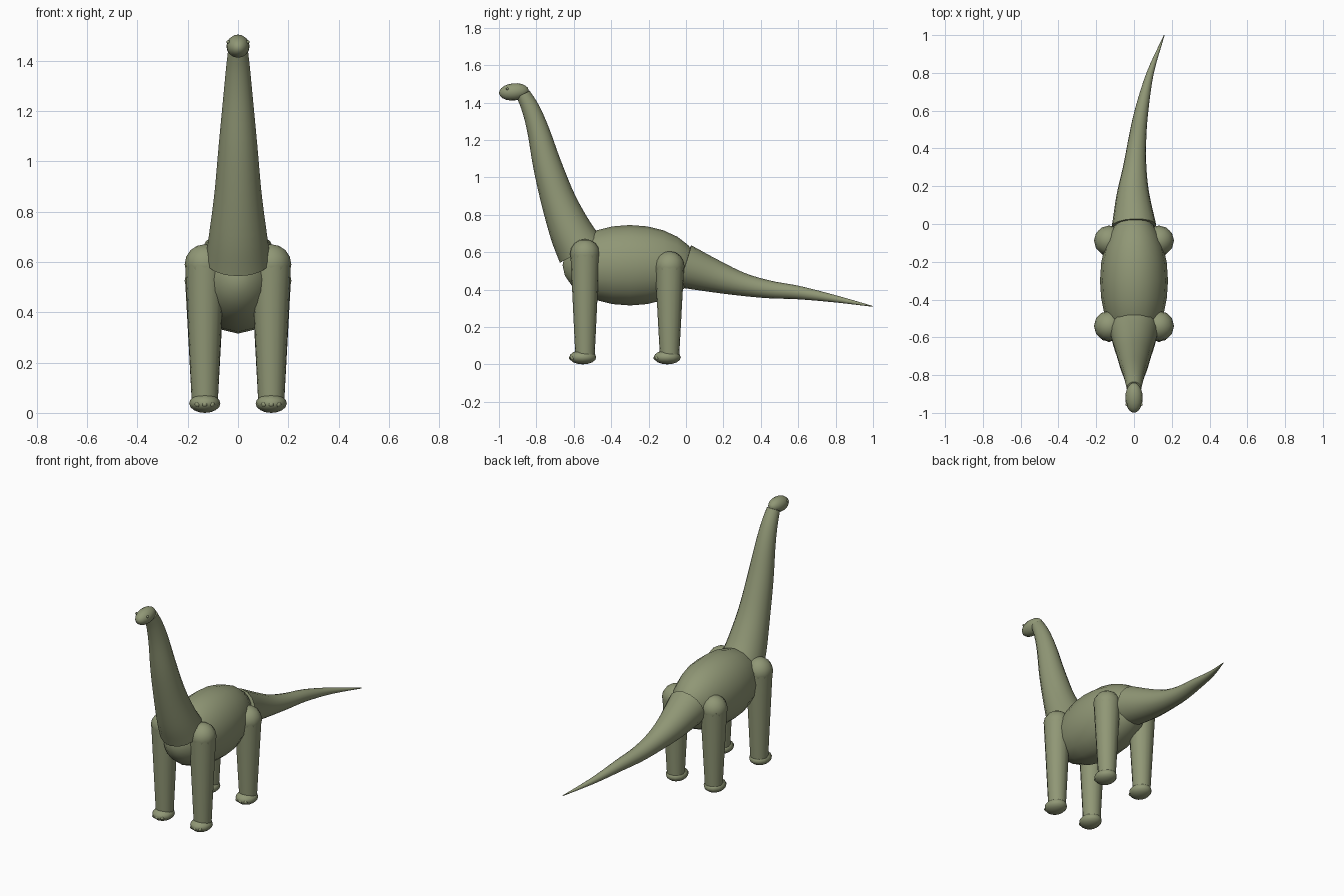
import bpy, bmesh, math
from mathutils import Vector, Matrix

if "Cube" in bpy.data.objects:
    bpy.data.objects.remove(bpy.data.objects["Cube"], do_unlink=True)

skin = bpy.data.materials.new("olive_green_skin")
skin.use_nodes = True
skin.diffuse_color = (0.28, 0.31, 0.18, 1)
skin.node_tree.nodes["Principled BSDF"].inputs["Base Color"].default_value = skin.diffuse_color


def finish(name, bm):
    bmesh.ops.recalc_face_normals(bm, faces=bm.faces)
    for f in bm.faces:
        f.smooth = len(f.verts) <= 4
    mesh = bpy.data.meshes.new(name)
    bm.to_mesh(mesh)
    bm.free()
    mesh.materials.append(skin)
    obj = bpy.data.objects.new(name, mesh)
    bpy.context.collection.objects.link(obj)
    return obj


def ellipsoid(name, centre, radii, segments=16, rings=10, tilt=0, along_y=False):
    bm = bmesh.new()
    pole = Matrix.Rotation(math.pi / 2, 4, 'X') if along_y else Matrix()
    matrix = (Matrix.Translation(centre) @ Matrix.Rotation(tilt, 4, 'X')
              @ Matrix.Diagonal((*radii, 1)) @ pole)
    bmesh.ops.create_uvsphere(bm, u_segments=segments, v_segments=rings, radius=1, matrix=matrix)
    return finish(name, bm)


def spline(points, steps=4):
    """Smooth curve through points made of x, y, z and radius."""
    p = [Vector(q) for q in points]
    p = [2 * p[0] - p[1]] + p + [2 * p[-1] - p[-2]]
    out = []
    for a, b, c, d in zip(p, p[1:], p[2:], p[3:]):
        for i in range(steps):
            t = i / steps
            out.append(0.5 * (2 * b + (c - a) * t + (2 * a - 5 * b + 4 * c - d) * t ** 2
                              + (3 * b - a - 3 * c + d) * t ** 3))
    return out + [p[-2]]


def tube(name, points, sides=16):
    bm = bmesh.new()
    path = spline(points)
    rings = []
    for i, q in enumerate(path):
        ahead, behind = path[min(i + 1, len(path) - 1)], path[max(i - 1, 0)]
        t = (ahead - behind).to_3d().normalized()
        u = Vector((1, 0, 0))
        u = (u - t * u.dot(t)).normalized()
        v = t.cross(u)
        angles = [math.tau * k / sides for k in range(sides)]
        rings.append([bm.verts.new(q.to_3d() + q.w * (u * math.cos(a) + v * math.sin(a)))
                      for a in angles])
    for r, s in zip(rings, rings[1:]):
        for k in range(sides):
            n = (k + 1) % sides
            bm.faces.new((r[k], r[n], s[n], s[k]))
    bm.faces.new(rings[0])
    bm.faces.new(rings[-1])
    return finish(name, bm)


# Torso, neck and tail
ellipsoid("body", (0, -0.3, 0.53), (0.18, 0.36, 0.215), 16, 12, along_y=True)
tube("neck", [(0, -0.56, 0.605, 0.13), (0, -0.615, 0.71, 0.115), (0, -0.68, 0.87, 0.094),
              (0, -0.74, 1.06, 0.077), (0, -0.79, 1.25, 0.059), (0, -0.83, 1.365, 0.048),
              (0, -0.87, 1.445, 0.039)])
tube("tail", [(0, -0.01, 0.525, 0.118), (-0.005, 0.15, 0.472, 0.088), (0.004, 0.3, 0.428, 0.062),
              (0.018, 0.45, 0.4, 0.047), (0.04, 0.6, 0.384, 0.036), (0.086, 0.8, 0.35, 0.019),
              (0.16, 1, 0.31, 0.002)])

# Head and eyes
ellipsoid("head", (0, -0.92, 1.457), (0.046, 0.08, 0.046), 16, 10, math.radians(6), True)
for side, x in (("left", 1), ("right", -1)):
    ellipsoid(side + "_eye", (x * 0.039, -0.955, 1.474), (0.007, 0.007, 0.007), 8, 6)

# Legs: rounded tops, tapered columns, flat feet and three toes
for pair, y, top in (("front", -0.54, 0.59), ("hind", -0.088, 0.525)):
    for side, s in (("left", 1), ("right", -1)):
        name = f"{pair}_{side}"
        x = s * 0.132
        bm = bmesh.new()
        bmesh.ops.create_cone(bm, cap_ends=True, segments=16, radius1=0.052, radius2=0.078,
                              depth=top - 0.05, matrix=Matrix.Translation((x, y, (top + 0.05) / 2)))
        finish(name + "_leg", bm)
        ellipsoid(name + "_shoulder", (x, y, top), (0.08, 0.08, 0.08), 12, 8)
        ellipsoid(name + "_foot", (x, y - 0.012, 0.038), (0.062, 0.072, 0.038), 12, 8)
        for i in (-1, 0, 1):
            ellipsoid(f"{name}_toe_{i + 2}", (x + i * 0.028, y - 0.072 + abs(i) * 0.008, 0.034),
                      (0.012, 0.014, 0.012), 8, 6)
